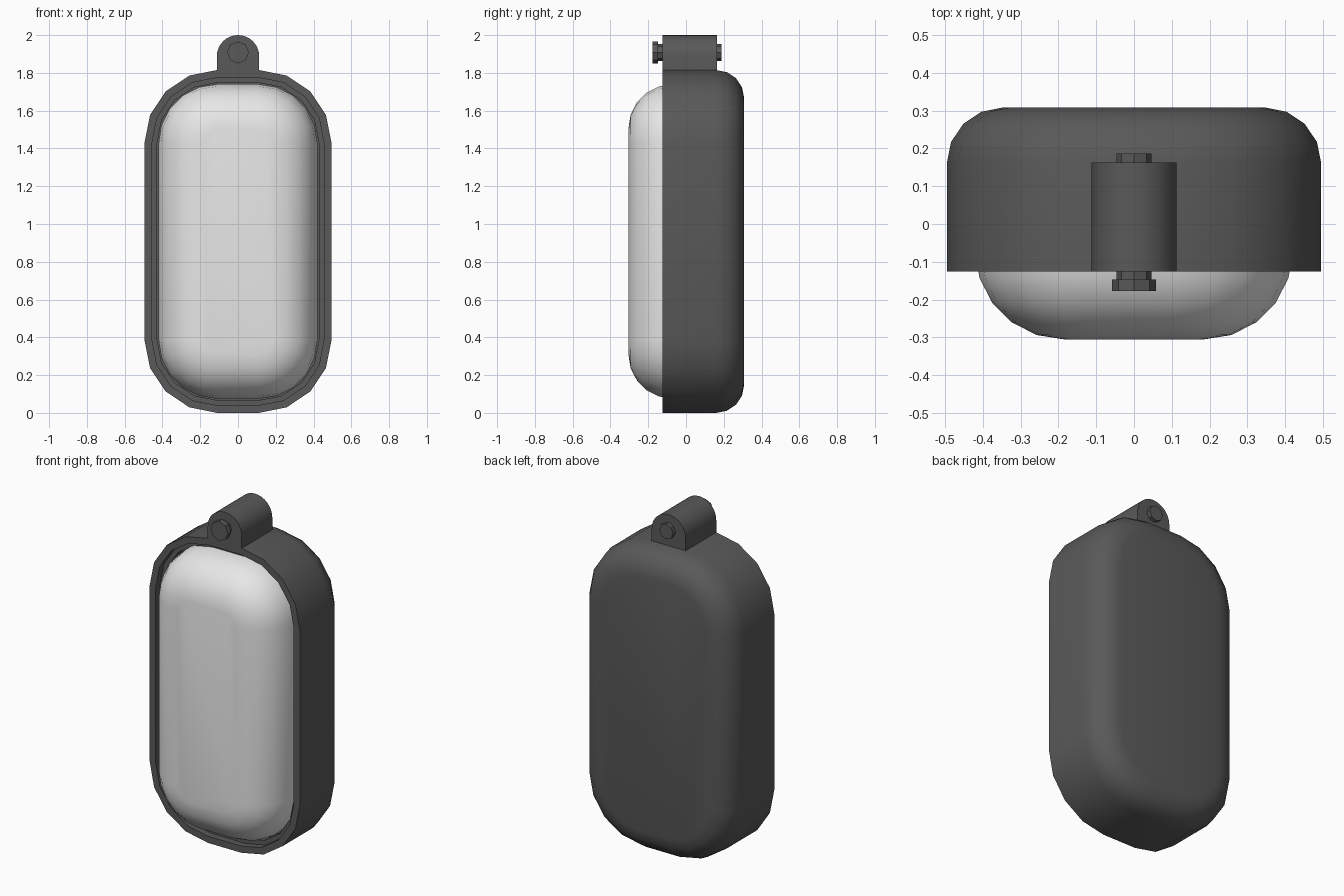
import bpy, bmesh, math

if "Cube" in bpy.data.objects:
    bpy.data.objects.remove(bpy.data.objects["Cube"])

def material(name, v):
    m = bpy.data.materials.new(name)
    m.diffuse_color = (v, v, v, 1)
    m.use_nodes = True
    m.node_tree.nodes["Principled BSDF"].inputs["Base Color"].default_value = m.diffuse_color
    return m

DARK = material("dark grey plastic", 0.1)
WHITE = material("frosted white", 0.8)
MID_Z = 0.9075

def finish(bm, name, mat):
    bmesh.ops.recalc_face_normals(bm, faces=bm.faces[:])
    me = bpy.data.meshes.new(name)
    bm.to_mesh(me)
    bm.free()
    me.materials.append(mat)
    ob = bpy.data.objects.new(name, me)
    bpy.context.collection.objects.link(ob)
    bpy.ops.object.select_all(action='DESELECT')
    bpy.context.view_layer.objects.active = ob
    ob.select_set(True)
    bpy.ops.object.shade_smooth_by_angle(angle=math.radians(32))
    return ob

def outline(inset, seg):
    # rounded rectangle in xz, shrunk evenly by inset
    r = 0.385 - inset
    pts = []
    for k, (sx, sz) in enumerate([(1, 1), (-1, 1), (-1, -1), (1, -1)]):
        for i in range(seg + 1):
            a = math.pi / 2 * (k + i / seg)
            pts.append((sx * 0.11 + r * math.cos(a), MID_Z + sz * 0.5225 + r * math.sin(a)))
    return pts

def loft(name, profile, mat, seg):
    # stack of inset outlines along y, capped at both ends
    bm = bmesh.new()
    rings = [[bm.verts.new((x, y, z)) for x, z in outline(i, seg)] for i, y in profile]
    n = len(rings[0])
    for a, b in zip(rings, rings[1:]):
        for j in range(n):
            k = (j + 1) % n
            bm.faces.new((a[j], a[k], b[k], b[j]))
    bm.faces.new(rings[0])
    bm.faces.new(rings[-1])
    return finish(bm, name, mat)

def prism(name, pts, y0, y1, mat):
    bm = bmesh.new()
    f = bm.faces.new([bm.verts.new((x, y0, z)) for x, z in pts])
    g = bmesh.ops.extrude_face_region(bm, geom=[f])['geom']
    for v in g:
        if isinstance(v, bmesh.types.BMVert):
            v.co.y = y1
    bm.verts.ensure_lookup_table()
    return finish(bm, name, mat)

def arc(cx, cz, r, a0, a1, n):
    return [(cx + r * math.cos(a0 + (a1 - a0) * i / n),
             cz + r * math.sin(a0 + (a1 - a0) * i / n)) for i in range(n + 1)]

# casing: rounded back, straight sides, front rim with stepped recess
back = [(0.148 * (1 - math.cos(t)), 0.16 + 0.148 * math.sin(t))
        for t in [math.pi / 2 * i / 4 for i in range(4, -1, -1)]]
loft("casing", back + [(0, -0.125), (0.04, -0.125), (0.04, -0.085),
                       (0.067, -0.085), (0.067, -0.03)], DARK, 4)

# domed front cover
dome = [(0.075 + 0.235 * (1 - math.cos(t)), -0.07 - 0.235 * math.sin(t))
        for t in [math.pi / 2 * i / 5 for i in range(6)]]
loft("front_cover", [(0.075, -0.03)] + dome, WHITE, 5)

# hanging lug on top
prism("lug", arc(0, 1.888, 0.112, 0, math.pi, 16) + [(-0.112, 1.79), (0.112, 1.79)],
      -0.125, 0.163, DARK)

# pin through the lug, with a head in front
for name, r, y0, y1 in [("pin_shaft", 0.046, -0.15, 0.187), ("pin_head", 0.058, -0.177, -0.147)]:
    prism(name, arc(0, 1.908, r, 0, 2 * math.pi, 8)[:-1], y0, y1, DARK)
